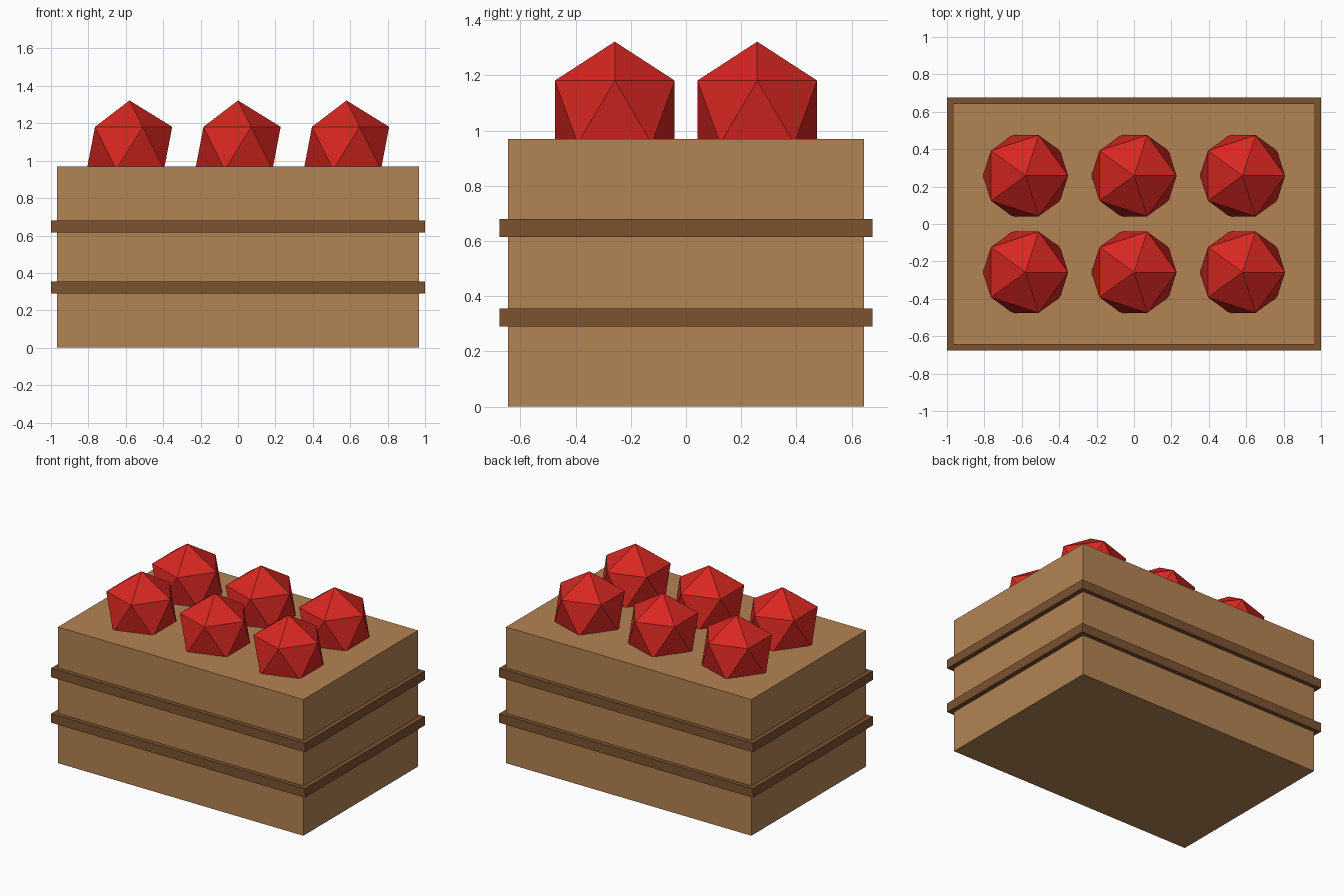
import bpy

if "Cube" in bpy.data.objects:
    bpy.data.objects.remove(bpy.data.objects["Cube"])


def material(name, rgb):
    m = bpy.data.materials.new(name)
    m.diffuse_color = (*rgb, 1)
    m.use_nodes = True
    m.node_tree.nodes["Principled BSDF"].inputs["Base Color"].default_value = m.diffuse_color
    return m


wood = material("wood", (0.45, 0.23, 0.085))
dark_wood = material("dark_wood", (0.20, 0.085, 0.03))
red = material("red", (0.68, 0.02, 0.015))


def box(name, width, depth, z0, z1, mat):
    bpy.ops.mesh.primitive_cube_add(size=1, location=(0, 0, (z0 + z1) / 2))
    o = bpy.context.object
    o.name = name
    o.scale = (width, depth, z1 - z0)
    bpy.ops.object.transform_apply(location=False, rotation=False, scale=True)
    o.data.materials.append(mat)


# Crate body
box("crate_body", 1.934, 1.29, 0, 0.97, wood)

# Two protruding slats wrapped around the crate
for i, z in enumerate((0.323, 0.647)):
    box(f"crate_band_{i + 1}", 2.0, 1.35, z - 0.032, z + 0.032, dark_wood)

# Two rows of three low-poly fruits, sunk slightly into the top
for row, y in enumerate((-0.258, 0.258)):
    for col, x in enumerate((-0.58, 0, 0.58)):
        bpy.ops.mesh.primitive_ico_sphere_add(
            subdivisions=1, radius=0.255, location=(x, y, 1.067))
        fruit = bpy.context.object
        fruit.name = f"fruit_{row + 1}_{col + 1}"
        fruit.data.materials.append(red)
